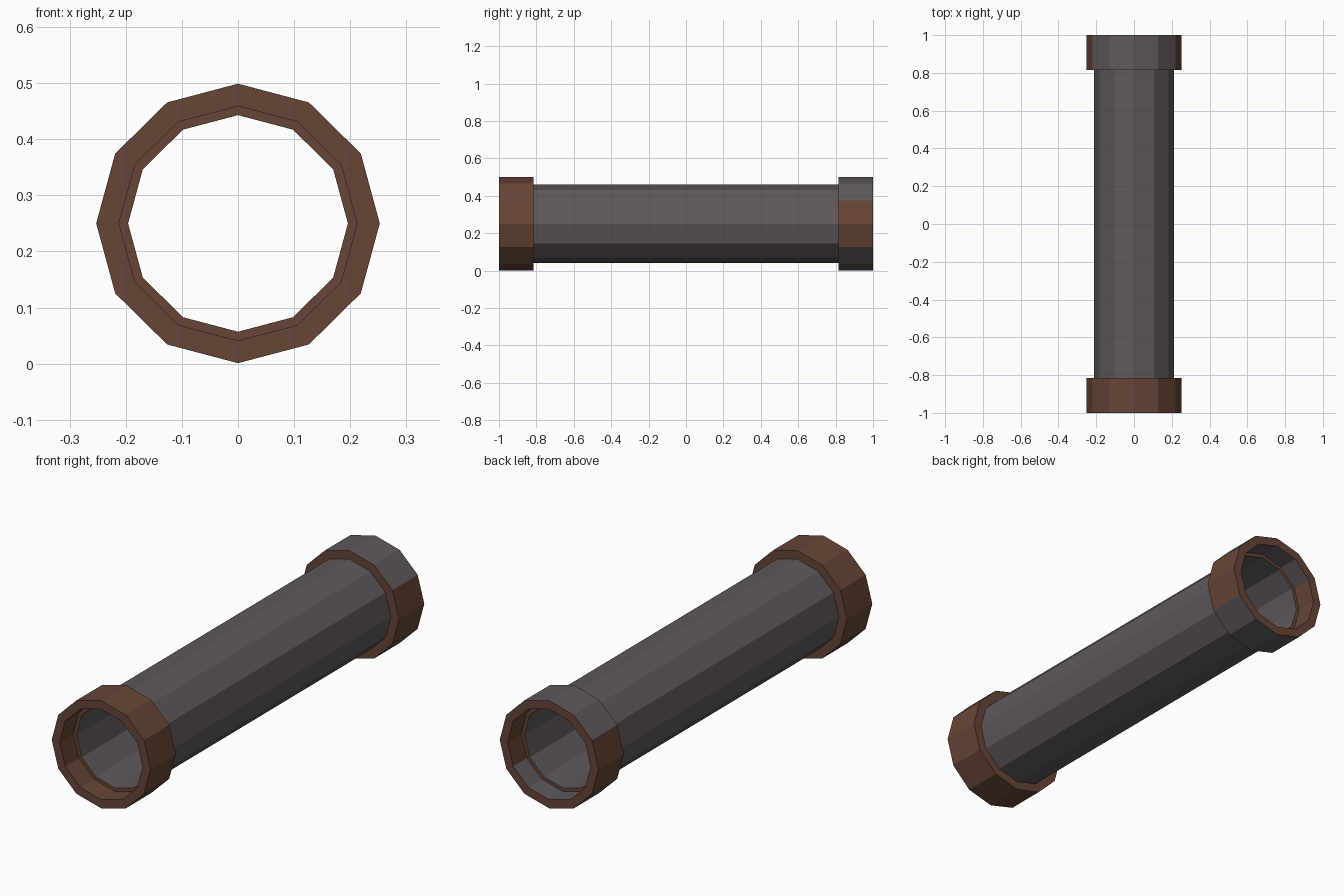
import bpy, bmesh, math

if "Cube" in bpy.data.objects:
    bpy.data.objects.remove(bpy.data.objects["Cube"])

SIDES = 12
CENTRE_Z = 0.25
X_STRETCH = 1.015


def material(name, colour):
    m = bpy.data.materials.new(name)
    m.diffuse_color = (*colour, 1)
    m.use_nodes = True
    m.node_tree.nodes["Principled BSDF"].inputs["Base Color"].default_value = m.diffuse_color
    return m


steel = material("dull steel", (0.117, 0.098, 0.106))
rust = material("rust brown", (0.135, 0.059, 0.037))


def lathe(name, profile, closed, mats, rule):
    """Spin (radius, y) points round the y axis; rule picks each face's material."""
    bm = bmesh.new()
    rings = []
    for r, y in profile:
        ring = []
        for i in range(SIDES):
            a = 2 * math.pi * i / SIDES
            ring.append(bm.verts.new((r * X_STRETCH * math.cos(a), y,
                                      CENTRE_Z + r * math.sin(a))))
        rings.append(ring)
    n = len(rings)
    for k in range(n if closed else n - 1):
        a, b = rings[k], rings[(k + 1) % n]
        for i in range(SIDES):
            j = (i + 1) % SIDES
            bm.faces.new((a[i], a[j], b[j], b[i]))
    bmesh.ops.recalc_face_normals(bm, faces=bm.faces)
    for f in bm.faces:
        f.normal_update()
        f.material_index = rule(f)
    me = bpy.data.meshes.new(name)
    bm.to_mesh(me)
    bm.free()
    for m in mats:
        me.materials.append(m)
    ob = bpy.data.objects.new(name, me)
    bpy.context.collection.objects.link(ob)
    return ob


# Hollow pipe; its end lips inside the collars are rusty
lathe("pipe", [(0.209, -0.9), (0.209, 0.9), (0.193, 0.9), (0.193, -0.9)], True,
      [steel, rust], lambda f: 1 if abs(f.normal.y) > 0.5 else 0)


# Collars at both ends, sleeved over the pipe
def collar_profile(s):
    return [(0.249, s * 1.0), (0.249, s * 0.815), (0.209, s * 0.815),
            (0.209, s * 1.0)]


lathe("front_collar", collar_profile(-1), True, [steel, rust], lambda f: 1)


# Back collar: bare steel on top and underside, rust on the flanks and ends
def back_rule(f):
    wall = abs(f.normal.y) < 0.5
    high_or_low = abs(f.calc_center_median().z - CENTRE_Z) > 0.11
    return 0 if wall and high_or_low else 1


lathe("back_collar", collar_profile(1), True, [steel, rust], back_rule)
